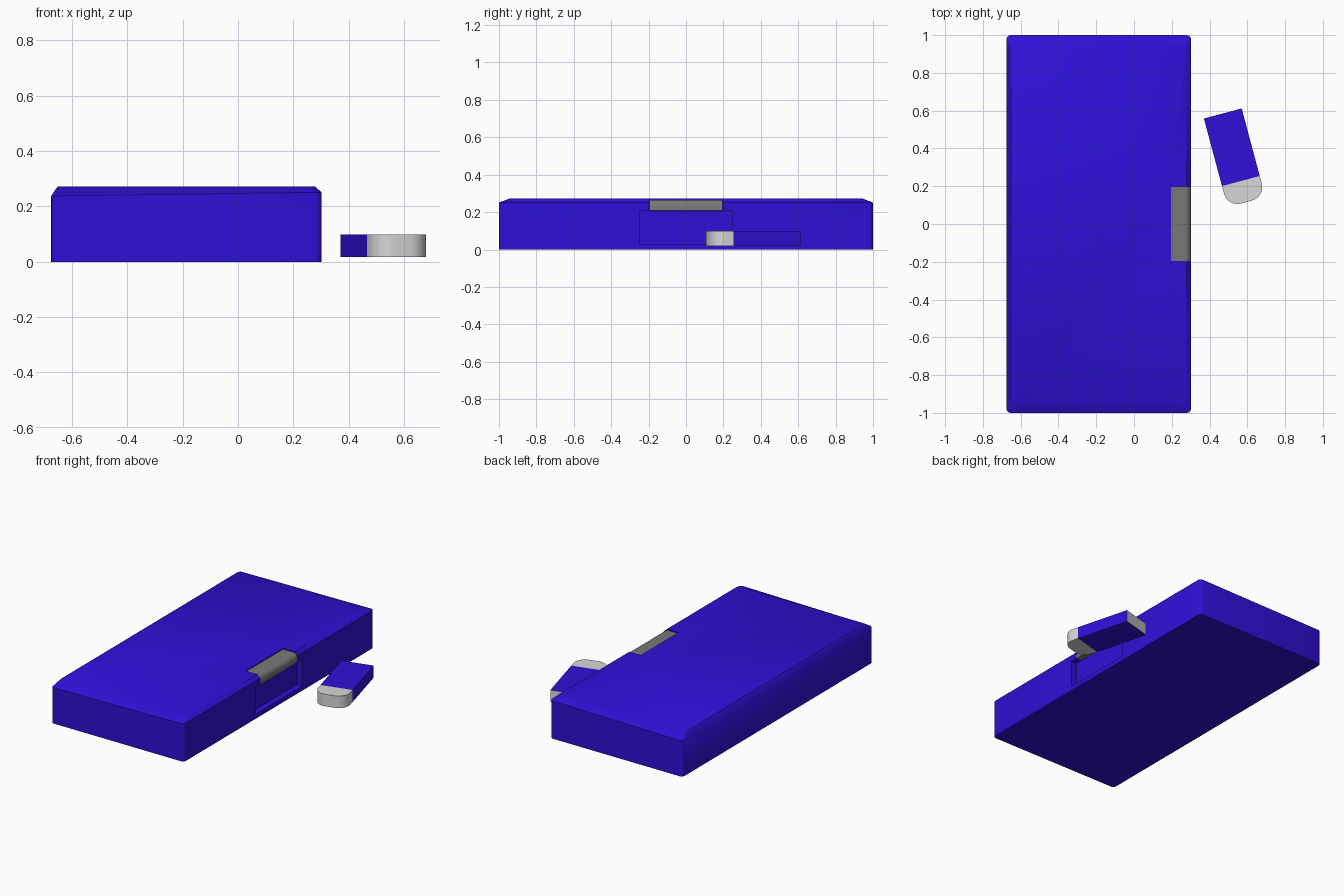
import bpy, bmesh, math
from mathutils import Matrix

if "Cube" in bpy.data.objects:
    bpy.data.objects.remove(bpy.data.objects["Cube"])


def material(name, rgb):
    m = bpy.data.materials.new(name)
    m.diffuse_color = (*rgb, 1)
    m.use_nodes = True
    m.node_tree.nodes["Principled BSDF"].inputs["Base Color"].default_value = m.diffuse_color
    return m


BLUE = material("deep blue", (0.028, 0.005, 0.68))
DARK = material("dark grey", (0.19, 0.19, 0.19))
LIGHT = material("light grey", (0.68, 0.68, 0.68))


def finish(bm, name, *mats):
    bmesh.ops.recalc_face_normals(bm, faces=bm.faces)
    me = bpy.data.meshes.new(name)
    bm.to_mesh(me)
    bm.free()
    ob = bpy.data.objects.new(name, me)
    bpy.context.collection.objects.link(ob)
    for m in mats:
        me.materials.append(m)
    return ob


def smooth(ob, deg):
    bpy.ops.object.select_all(action='DESELECT')
    ob.select_set(True)
    bpy.context.view_layer.objects.active = ob
    bpy.ops.object.shade_smooth_by_angle(angle=math.radians(deg))


def box(bm, x0, x1, y0, y1, z0, z1):
    mat = Matrix.LocRotScale(((x0 + x1) / 2, (y0 + y1) / 2, (z0 + z1) / 2), None,
                             (x1 - x0, y1 - y0, z1 - z0))
    return bmesh.ops.create_cube(bm, size=1, matrix=mat)["verts"]


def round_rect(x0, x1, y0, y1, r, n=4):
    pts = []
    for k, (cx, cy) in enumerate([(x1 - r, y1 - r), (x0 + r, y1 - r),
                                  (x0 + r, y0 + r), (x1 - r, y0 + r)]):
        for i in range(n + 1):
            a = math.pi / 2 * (k + i / n)
            pts.append((cx + r * math.cos(a), cy + r * math.sin(a)))
    return pts


# main case: rounded outline with a sloped top rim
X0, X1, TOP = -0.675, 0.302, 0.272
bm = bmesh.new()
rings = []
for level in range(3):
    ix, iy = (0.023, 0.054) if level == 2 else (0, 0)
    ring = []
    for x, y in round_rect(X0 + ix, X1 - ix, -1 + iy, 1 - iy, 0.022):
        shoulder = 0.238 + 0.013 * (x - X0) / (X1 - X0)
        ring.append(bm.verts.new((x, y, (0, shoulder, TOP)[level])))
    rings.append(ring)
for a, b in zip(rings, rings[1:]):
    for i in range(len(a)):
        j = (i + 1) % len(a)
        bm.faces.new((a[i], a[j], b[j], b[i]))
bm.faces.new(rings[0])
bm.faces.new(rings[2])
case = finish(bm, "case", BLUE)

# cut the side recess, then the latch notch above it
for name, dims in [("recess_cutter", (0.262, 0.4, -0.245, 0.245, 0.03, 0.21)),
                   ("notch_cutter", (0.195, 0.4, -0.197, 0.197, 0.207, 0.4))]:
    bm = bmesh.new()
    box(bm, *dims)
    cutter = finish(bm, name, BLUE)
    cutter.hide_render = True
    mod = case.modifiers.new(name, 'BOOLEAN')
    mod.object, mod.operation, mod.solver = cutter, 'DIFFERENCE', 'EXACT'
    bpy.context.view_layer.objects.active = case
    bpy.ops.object.modifier_apply(modifier=name)
    bpy.data.objects.remove(cutter)
smooth(case, 40)

# rounded latch bar sitting in the notch
bm = bmesh.new()
box(bm, 0.195, 0.302, -0.195, 0.195, 0.208, 0.266)
edges = [e for e in bm.edges
         if all(v.co.x > 0.3 for v in e.verts) and
         all(v.co.z > 0.26 for v in e.verts)]
bmesh.ops.bevel(bm, geom=edges, offset=0.035, segments=5, profile=0.5, affect='EDGES')
latch = finish(bm, "latch_bar", DARK)
smooth(latch, 35)

# loose key: blue body with a grey rear end and a rounded grey nose, turned 15 degrees
place = Matrix.Translation((0.470, 0.585, 0)) @ Matrix.Rotation(math.radians(15), 4, 'Z')
W, Z0, Z1 = 0.1035, 0.018, 0.098
bm = bmesh.new()
box(bm, -W, W, -0.37, 0, Z0, Z1)
bm.normal_update()
for f in bm.faces:
    f.material_index = int(f.normal.y > 0.9)
bm.transform(place)
finish(bm, "key_body", BLUE, LIGHT)

bm = bmesh.new()
outline = [(-W, -0.37)]
R = 0.073
for cx, start in ((-W + R, math.pi), (W - R, 1.5 * math.pi)):
    for i in range(9):
        a = start + math.pi / 2 * i / 8
        outline.append((cx + R * math.cos(a), -0.485 + R + R * math.sin(a)))
outline.append((W, -0.37))
base = bm.faces.new([bm.verts.new((x, y, Z0)) for x, y in outline])
top = bmesh.ops.extrude_face_region(bm, geom=[base], use_keep_orig=True)
bmesh.ops.translate(bm, vec=(0, 0, Z1 - Z0),
                    verts=[v for v in top["geom"] if isinstance(v, bmesh.types.BMVert)])
bm.transform(place)
nose = finish(bm, "key_nose", LIGHT)
smooth(nose, 35)
